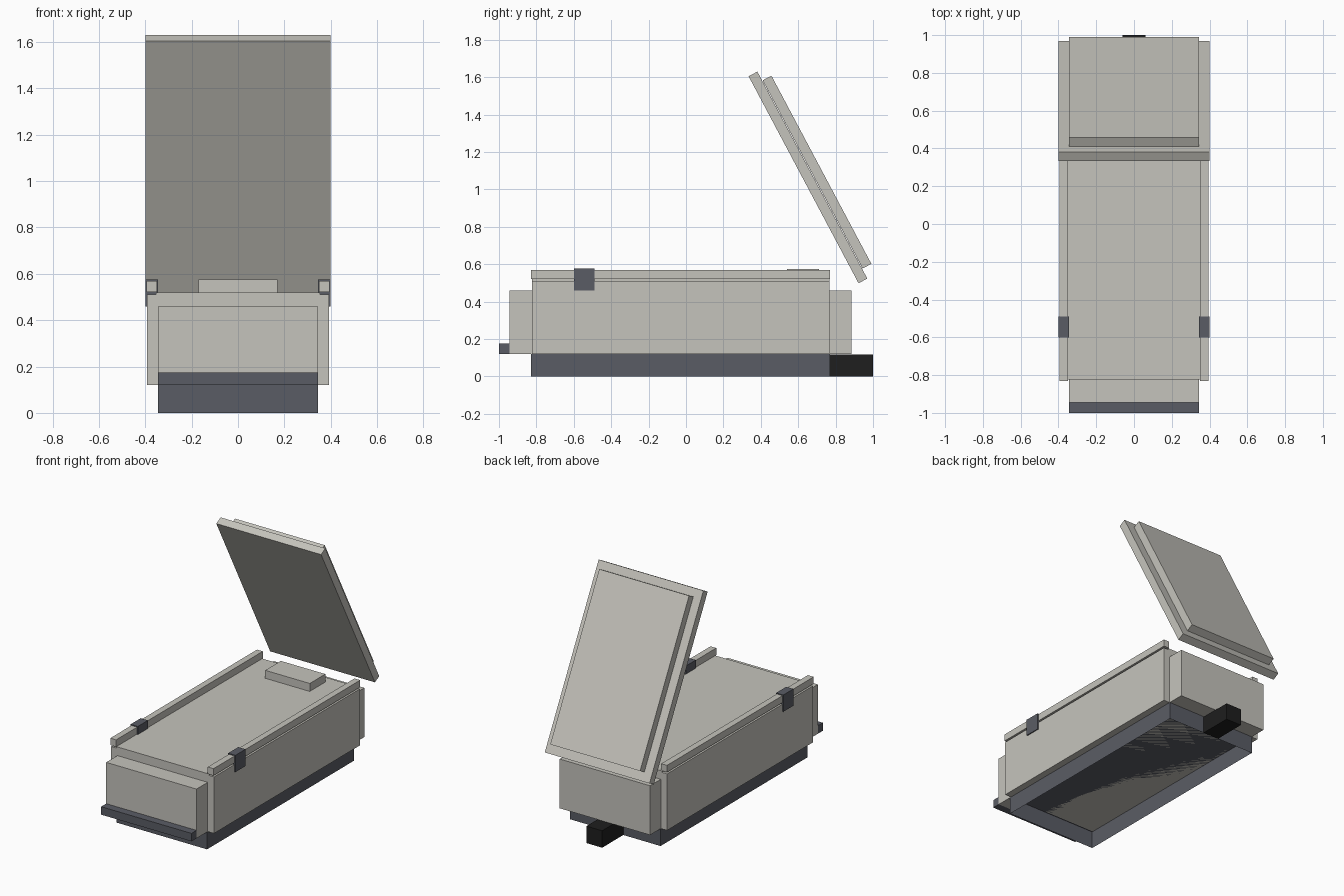
import bpy, bmesh, math
from mathutils import Vector

if "Cube" in bpy.data.objects:
    bpy.data.objects.remove(bpy.data.objects["Cube"])


def material(name, r, g, b):
    m = bpy.data.materials.new(name)
    m.diffuse_color = (r, g, b, 1)
    m.use_nodes = True
    m.node_tree.nodes["Principled BSDF"].inputs["Base Color"].default_value = m.diffuse_color
    return m


ivory = material("warm light grey", 0.56, 0.55, 0.505)
slate = material("slate grey", 0.102, 0.108, 0.130)
black = material("black", 0.013, 0.013, 0.013)


def box(name, x, y, z, mat, drop_bottom=False):
    """Box from (min, max) ranges on each axis."""
    bm = bmesh.new()
    bmesh.ops.create_cube(bm, size=1)
    for v in bm.verts:
        v.co = [(r[0] + r[1]) / 2 + c * (r[1] - r[0]) for r, c in zip((x, y, z), v.co)]
    if drop_bottom:
        bm.faces.ensure_lookup_table()
        low = [f for f in bm.faces if f.normal.z < -0.9]
        bmesh.ops.delete(bm, geom=low, context='FACES')
    me = bpy.data.meshes.new(name)
    bm.to_mesh(me)
    bm.free()
    me.materials.append(mat)
    ob = bpy.data.objects.new(name, me)
    bpy.context.collection.objects.link(ob)
    return ob


# hollow plinth, open underneath
box("plinth", (-0.345, 0.345), (-0.83, 0.77), (0, 0.12), slate, drop_bottom=True)

# main housing with end blocks
box("housing", (-0.393, 0.393), (-0.823, 0.768), (0.12, 0.51), ivory)
box("front_block", (-0.345, 0.345), (-0.945, -0.82), (0.12, 0.46), ivory)
box("rear_block", (-0.345, 0.345), (0.765, 0.885), (0.12, 0.46), ivory)
box("front_lip", (-0.345, 0.345), (-1.0, -0.945), (0.12, 0.175), slate)
box("rear_connector", (-0.06, 0.06), (0.77, 1.0), (0, 0.117), black)

# top deck and raised pad
box("deck", (-0.353, 0.353), (-0.823, 0.768), (0.505, 0.52), ivory)
box("deck_pad", (-0.17, 0.17), (0.54, 0.71), (0.515, 0.575), ivory)

# side rails and clips
for side, s in (("left", -1), ("right", 1)):
    box(side + "_rail", sorted((s * 0.35, s * 0.394)), (-0.83, 0.77), (0.522, 0.57), ivory)
    box(side + "_clip", sorted((s * 0.345, s * 0.40)), (-0.60, -0.49), (0.46, 0.576), slate)

# raised lid: two stacked slabs leaning forward, built flat and then tilted
tilt = math.atan2(1.107, -0.588)
for name, half, length, centre in (
        ("lid_panel", 0.40, 1.253, (0.652, 1.064)),
        ("lid_cover", 0.343, 1.139, (0.7005, 1.0925))):
    ob = box(name, (-half, half), (-length / 2, length / 2), (-0.0265, 0.0265), ivory)
    ob.location = Vector((0, *centre))
    ob.rotation_euler.x = tilt
